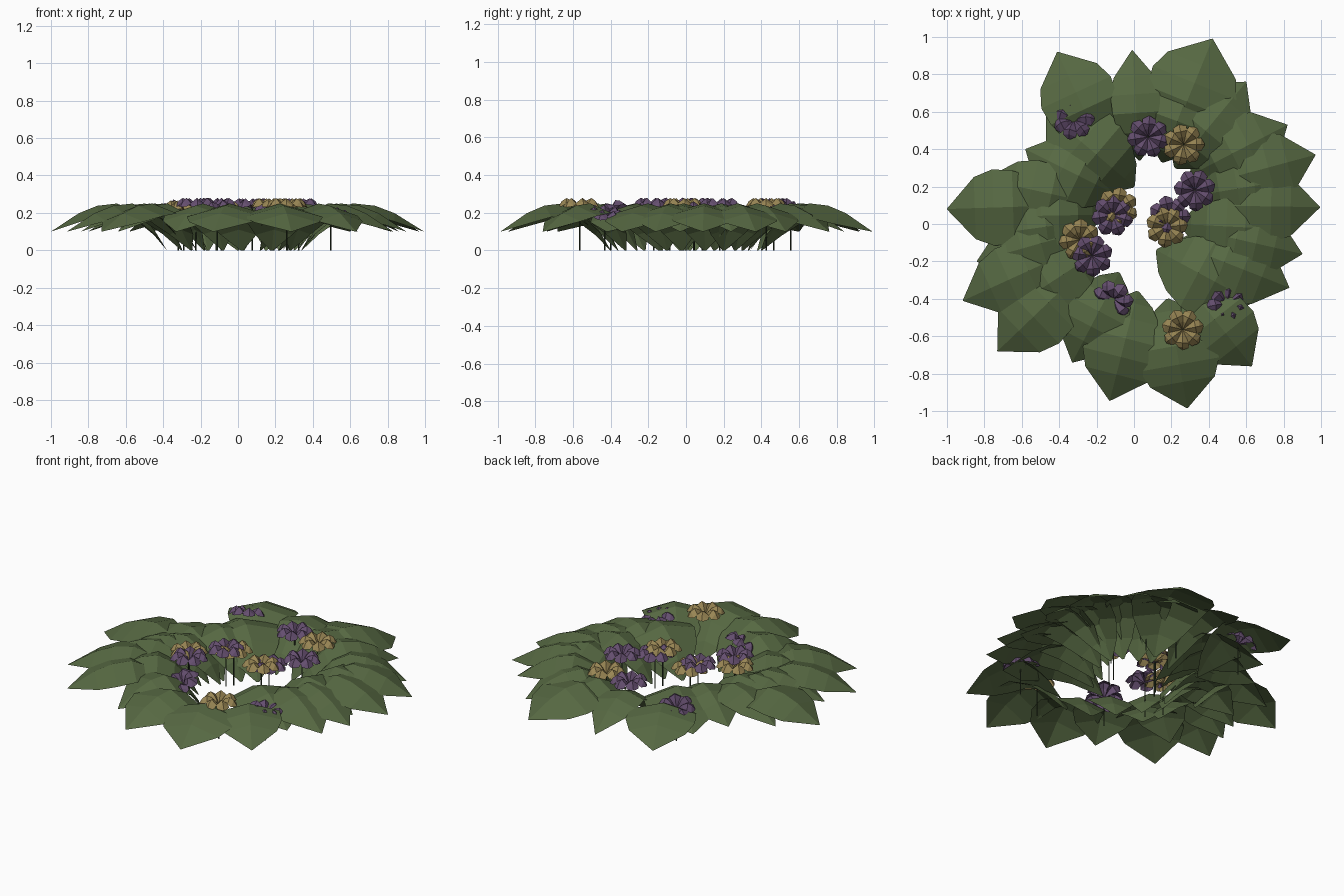
import bpy, bmesh, math
from mathutils import Vector, Matrix


def material(name, rgb):
    m = bpy.data.materials.new(name)
    m.diffuse_color = (*rgb, 1)
    return m


GREEN = material("leaf_green", (0.094, 0.14, 0.055))
DARK = material("stem_green", (0.035, 0.055, 0.025))
PURPLE = material("petal_purple", (0.13, 0.077, 0.16))
YELLOW = material("petal_yellow", (0.32, 0.24, 0.09))


def finish(bm, name, mat):
    me = bpy.data.meshes.new(name)
    bm.to_mesh(me)
    bm.free()
    me.materials.append(mat)
    ob = bpy.data.objects.new(name, me)
    bpy.context.collection.objects.link(ob)
    return ob


def strip(bm, rows):
    """Join rows of equal point counts with quads."""
    vs = [[bm.verts.new(p) for p in row] for row in rows]
    for a, b in zip(vs, vs[1:]):
        for i in range(len(a) - 1):
            bm.faces.new((a[i], a[i + 1], b[i + 1], b[i]))


# Arching leaf: (fraction of length, height, half width)
ARCH = [(0, 0, 0.008), (0.11, 0.11, 0.10), (0.25, 0.20, 0.165), (0.43, 0.25, 0.205),
        (0.60, 0.238, 0.215), (0.76, 0.198, 0.175), (1, 0.10, 0.002)]


def leaf(base, tip, width=1.0):
    b, t = Vector((*base, 0)), Vector((*tip, 0))
    along = t - b
    side = Vector((-along.y, along.x, 0)).normalized()
    bm = bmesh.new()
    rows = []
    for s, z, w in ARCH:
        w *= width
        mid = b + along * s + Vector((0, 0, z))
        drop = Vector((0, 0, min(0.28 * w, z)))
        rows.append([mid - side * w - drop, mid, mid + side * w - drop])
    strip(bm, rows)
    bmesh.ops.recalc_face_normals(bm, faces=bm.faces)
    if sum(f.normal.z for f in bm.faces) < 0:
        bmesh.ops.reverse_faces(bm, faces=bm.faces)
    finish(bm, "leaf", GREEN)


# Ring of leaves: base, tip, relative width
LEAVES = [
    ((0.18, 0.40), (0.42, 0.99), 1.12), ((0.22, 0.30), (0.60, 0.76), 0.9),
    ((0.30, 0.26), (0.82, 0.53), 0.85), ((0.34, 0.20), (0.97, 0.37), 0.9),
    ((0.34, 0.10), (0.995, 0.09), 0.9), ((0.28, -0.02), (0.90, -0.16), 0.85),
    ((0.22, -0.10), (0.83, -0.34), 0.9), ((0.12, -0.14), (0.64, -0.42), 1.0),
    ((0.28, -0.32), (0.63, -0.76), 0.88), ((0.18, -0.40), (0.285, -0.985), 1.0),
    ((0.02, -0.36), (-0.13, -0.945), 0.98), ((-0.08, -0.26), (-0.33, -0.74), 0.85),
    ((-0.25, -0.22), (-0.73, -0.68), 0.92), ((-0.30, -0.13), (-0.915, -0.41), 0.85),
    ((-0.24, -0.03), (-0.84, -0.20), 0.75), ((-0.38, 0.10), (-1.0, 0.08), 0.95),
    ((-0.17, 0.10), (-0.80, 0.24), 0.75), ((-0.08, 0.15), (-0.58, 0.40), 0.85),
    ((0.0, 0.20), (-0.47, 0.60), 1.0), ((-0.16, 0.38), (-0.41, 0.92), 0.95),
    ((0.03, 0.34), (-0.01, 0.93), 0.62), ((0.15, 0.33), (0.34, 0.84), 0.8),
    ((0.24, 0.0), (0.83, -0.03), 0.75), ((-0.18, -0.14), (-0.64, -0.44), 0.75),
    ((-0.16, 0.05), (-0.72, 0.04), 0.75), ((0.32, 0.15), (0.86, 0.24), 0.7),
    ((-0.22, 0.02), (-0.80, -0.06), 0.7),
]
for item in LEAVES:
    leaf(*item)

# Petal: (radius, height, half width, crease drop) with a raised central ridge
PETAL = [(0.003, 0.0, 0.001, 0), (0.04, 0.042, 0.022, 0.022), (0.07, 0.056, 0.036, 0.028),
         (0.094, 0.04, 0.036, 0.028), (0.112, 0.01, 0.006, 0.003)]


def flower(x, y, z, mat, tilt=0, heading=0, turn=0):
    bm = bmesh.new()
    for k in range(7):
        rot = Matrix.Rotation(math.tau * k / 7 + turn, 3, 'Z')
        strip(bm, [[rot @ Vector(p) for p in ((r, -w, h - d), (r, 0, h), (r, w, h - d))]
                   for r, h, w, d in PETAL])
    ob = finish(bm, "flower_head", mat)
    ob.location = (x, y, z)
    axis = Vector((-math.sin(heading), math.cos(heading), 0))
    ob.rotation_euler = Matrix.Rotation(tilt, 3, axis).to_euler()
    # Thin upright stem
    bm = bmesh.new()
    bmesh.ops.create_cone(bm, cap_ends=True, segments=4, radius1=0.004, radius2=0.004, depth=z)
    st = finish(bm, "flower_stem", DARK)
    st.location = (x, y, z / 2)


for i, (x, y, z, tilt, heading) in enumerate([
        (-0.32, 0.555, 0.20, 0.35, 2.0), (0.075, 0.465, 0.222, 0, 0), (0.325, 0.18, 0.222, 0, 0),
        (0.19, 0.04, 0.205, 0, 0), (-0.115, 0.045, 0.224, 0, 0), (-0.225, -0.17, 0.224, 0, 0),
        (-0.11, -0.40, 0.185, 0.5, 4.2), (0.495, -0.43, 0.172, 0.25, 0.6)]):
    flower(x, y, z, PURPLE, tilt, heading, i * 0.6)
for i, (x, y, z) in enumerate([(0.265, 0.425, 0.222), (-0.09, 0.085, 0.208), (0.175, -0.015, 0.222),
                               (-0.29, -0.085, 0.210), (0.26, -0.565, 0.222)]):
    flower(x, y, z, YELLOW, turn=i * 0.5)
